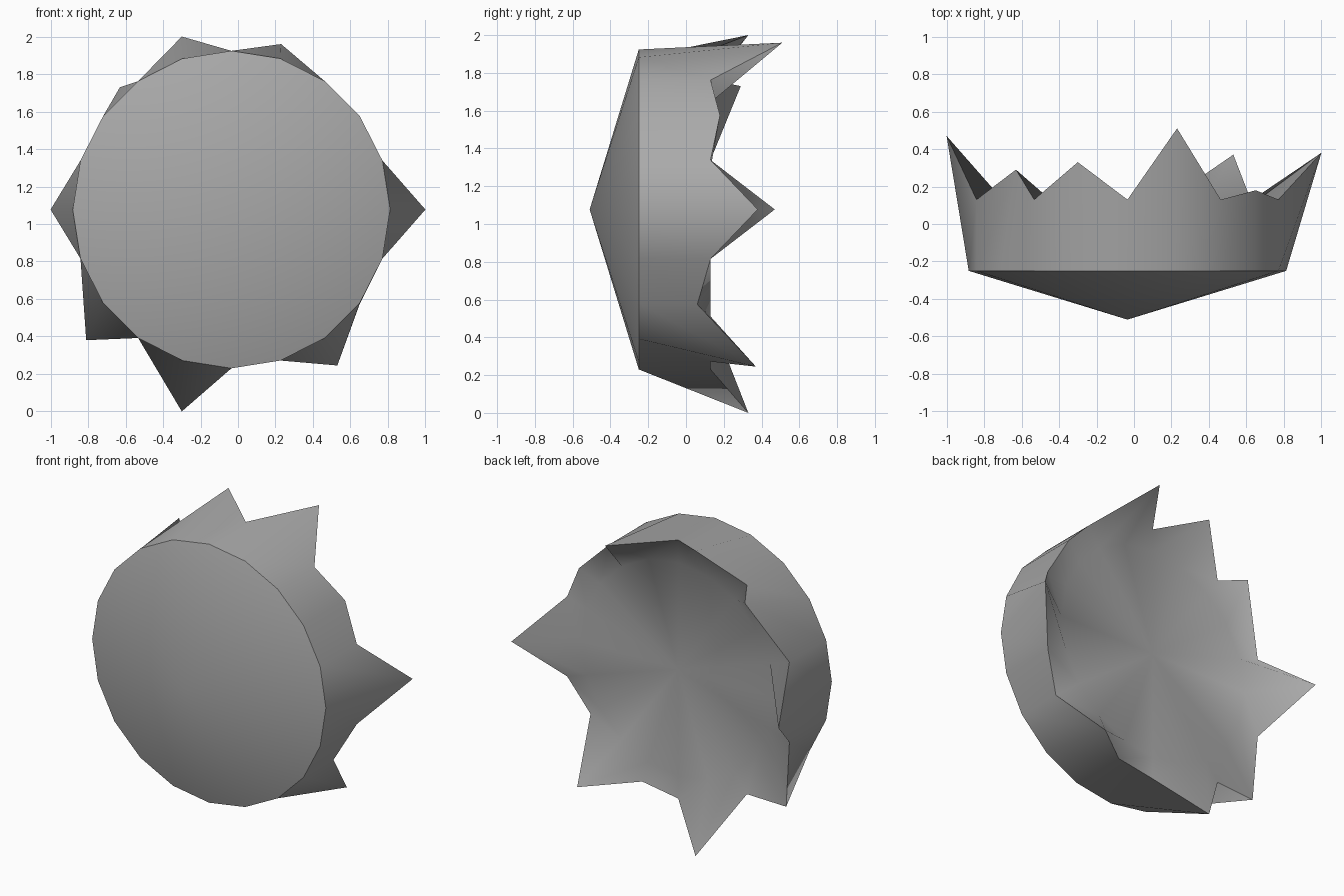
import bpy, bmesh, math

if "Cube" in bpy.data.objects:
    bpy.data.objects.remove(bpy.data.objects["Cube"])

SIDES, R, R_IN = 20, 0.847, 0.70
CX, CZ = -0.035, 1.077
Y_APEX, Y_BASE, Y_RIM = -0.51, -0.25, 0.13

# Broken rim points that leave the even rim: step clockwise from top -> (x, y, z)
broken = {
    1: (0.23, 0.51, 1.96), 3: (0.65, 0.18, 1.575), 5: (1.0, 0.38, 1.077),
    7: (0.65, 0.06, 0.575), 8: (0.53, 0.37, 0.245), 11: (-0.30, 0.33, 0.0),
    13: (-0.81, 0.12, 0.38), 15: (-1.0, 0.47, 1.077), 17: (-0.63, 0.29, 1.73),
    19: (-0.30, 0.33, 2.0),
}


def ring_point(k, y, r=R):
    a = 2 * math.pi * k / SIDES
    return (CX + r * math.sin(a), y, CZ + r * math.cos(a))


# Solid chunk: shallow cone front, jagged wall, sloped inner rim, flat back
bm = bmesh.new()
apex = bm.verts.new((CX, Y_APEX, CZ))
centre = bm.verts.new((CX, Y_RIM, CZ))
base = [bm.verts.new(ring_point(k, Y_BASE)) for k in range(SIDES)]
rim = [bm.verts.new(broken.get(k, ring_point(k, Y_RIM))) for k in range(SIDES)]
inner = [bm.verts.new(ring_point(k, Y_RIM, R_IN)) for k in range(SIDES)]
for k in range(SIDES):
    n = (k + 1) % SIDES
    bm.faces.new((apex, base[k], base[n]))
    bm.faces.new((base[k], rim[k], rim[n], base[n]))
    bm.faces.new((rim[k], inner[k], inner[n], rim[n]))
    bm.faces.new((inner[k], centre, inner[n]))
bmesh.ops.recalc_face_normals(bm, faces=bm.faces)

# Smooth everywhere except along the base ring and the broken rim
for f in bm.faces:
    f.smooth = True
for ring in (base, rim):
    for k in range(SIDES):
        bm.edges.get((ring[k], ring[(k + 1) % SIDES])).smooth = False

mesh = bpy.data.meshes.new("broken_chunk")
bm.to_mesh(mesh)
bm.free()
chunk = bpy.data.objects.new("broken_chunk", mesh)
bpy.context.collection.objects.link(chunk)

# Single grey colour
grey = bpy.data.materials.new("grey")
grey.diffuse_color = (0.40, 0.40, 0.40, 1)
grey.use_nodes = True
grey.node_tree.nodes["Principled BSDF"].inputs["Base Color"].default_value = grey.diffuse_color
mesh.materials.append(grey)
